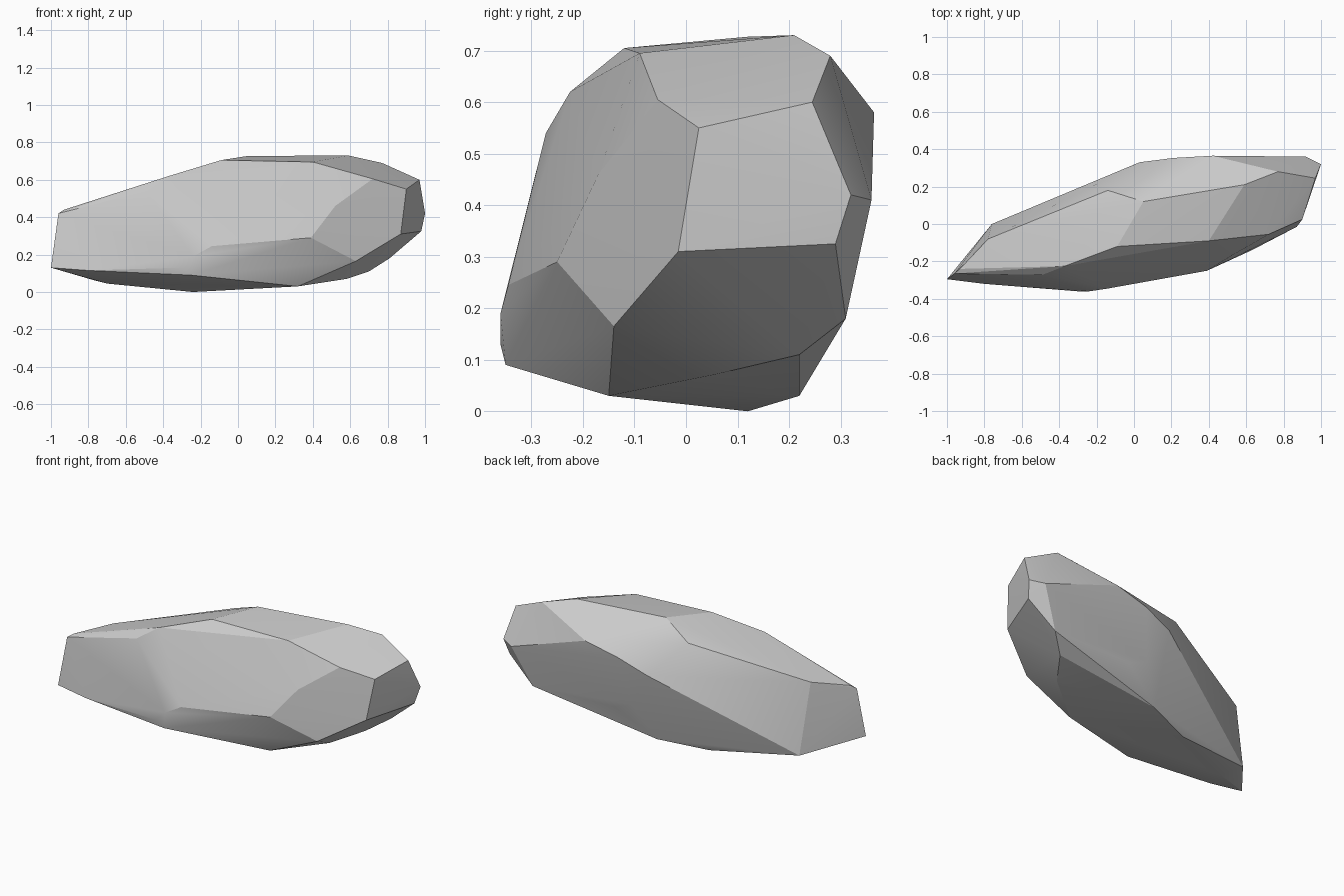
import bpy, bmesh, math

# Corner points of the boulder, grouped by region (x, y, z)
right_end = [(.90, .025, .55), (.97, .245, .60), (1.0, .32, .42), (.98, .29, .325),
             (.87, -.015, .31)]
crown = [(.72, -.055, .605), (.40, -.09, .695), (-.09, -.12, .705), (.05, .12, .727),
         (.59, .21, .73), (.77, .28, .69), (-.14, .18, .645)]
back = [(.42, .365, .58), (.92, .36, .41), (.21, .353, .53), (.03, .33, .46),
        (.81, .31, .18), (.157, .295, .237), (.28, .29, .19)]
base = [(.04, .22, .03), (-.24, .12, 0), (-.76, 0, .06), (.32, -.15, .03),
        (.58, .05, .07), (.70, .22, .11), (.63, -.14, .165), (-.7, -.12, .045)]
left_end = [(-1.0, -.295, .13), (-.96, -.265, .42), (-.93, -.24, .44), (-.78, -.08, .48)]
front = [(-.49, -.272, .54), (-.37, -.225, .62), (-.14, -.345, .245), (-.24, -.36, .19),
         (-.30, -.36, .13), (-.25, -.35, .09), (-.8, -.32, .115), (.39, -.25, .29),
         (.52, -.17, .46)]

# Wrap the corners in a tight faceted skin
bm = bmesh.new()
for p in right_end + crown + back + base + left_end + front:
    bm.verts.new(p)
hull = bmesh.ops.convex_hull(bm, input=bm.verts[:])
bmesh.ops.delete(bm, geom=[v for v in bm.verts if not v.link_faces], context='VERTS')
bmesh.ops.recalc_face_normals(bm, faces=bm.faces[:])

mesh = bpy.data.meshes.new("boulder")
bm.to_mesh(mesh)
bm.free()
boulder = bpy.data.objects.new("boulder", mesh)
bpy.context.collection.objects.link(boulder)

# Blend nearly flat facets, keep the chiselled ridges crisp
bpy.context.view_layer.objects.active = boulder
boulder.select_set(True)
bpy.ops.object.shade_smooth_by_angle(angle=math.radians(16))
